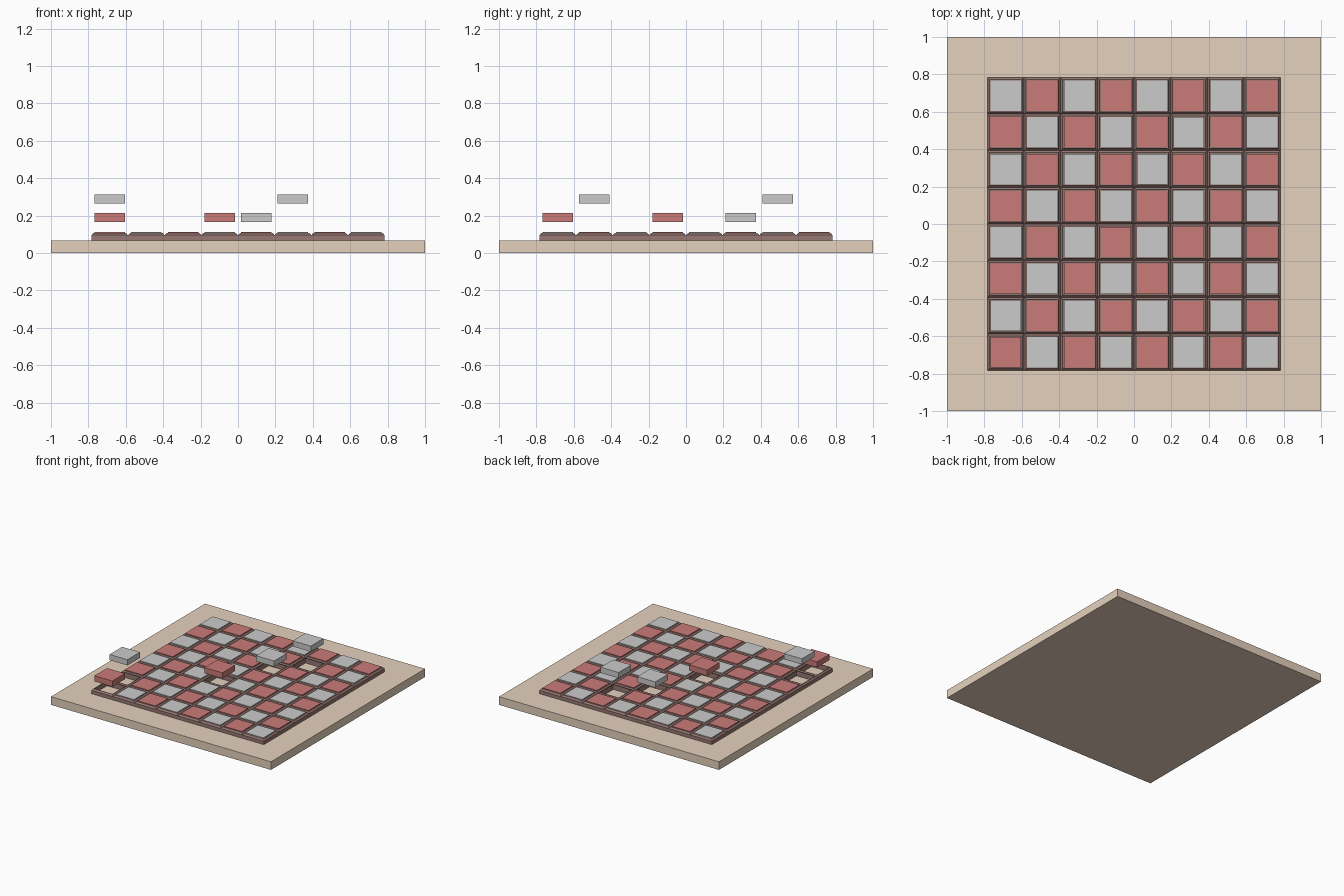
import bpy, bmesh

if "Cube" in bpy.data.objects:
    bpy.data.objects.remove(bpy.data.objects["Cube"])

PITCH = 0.196
N = 8


def material(name, rgb):
    m = bpy.data.materials.new(name)
    m.diffuse_color = (*rgb, 1)
    m.use_nodes = True
    m.node_tree.nodes["Principled BSDF"].inputs["Base Color"].default_value = m.diffuse_color
    return m


wood = material("wood", (0.78, 0.64, 0.51))
red = material("red", (0.59, 0.20, 0.19))
brown = material("dark_brown", (0.31, 0.19, 0.17))


def finish(name, bm, mat=None):
    mesh = bpy.data.meshes.new(name)
    bmesh.ops.recalc_face_normals(bm, faces=bm.faces)
    bm.to_mesh(mesh)
    bm.free()
    ob = bpy.data.objects.new(name, mesh)
    bpy.context.collection.objects.link(ob)
    if mat:
        mesh.materials.append(mat)
    return ob


def box(name, x, y, z0, width, height, mat=None):
    bm = bmesh.new()
    bmesh.ops.create_cube(bm, size=1)
    for v in bm.verts:
        v.co = (x + v.co.x * width, y + v.co.y * width, z0 + (v.co.z + 0.5) * height)
    return finish(name, bm, mat)


def add_ring(bm, x, y, profile):
    # square ring swept from a closed (half width, z) profile
    loops = [[bm.verts.new((x + sx * h, y + sy * h, z))
              for sx, sy in ((-1, -1), (1, -1), (1, 1), (-1, 1))] for h, z in profile]
    for a, b in zip(loops, loops[1:] + loops[:1]):
        for k in range(4):
            n = (k + 1) % 4
            bm.faces.new((a[k], a[n], b[n], b[k]))


def centre(i):
    return (i - (N - 1) / 2) * PITCH


# base board
box("base_board", 0, 0, 0, 2, 0.067, wood)

# grid of chamfered cell frames
bm = bmesh.new()
profile = [(0.098, 0.066), (0.098, 0.095), (0.087, 0.107), (0.0825, 0.107), (0.0825, 0.066)]
for i in range(N):
    for j in range(N):
        add_ring(bm, centre(i), centre(j), profile)
finish("cell_frames", bm, brown)

# checkered tiles, a few of them lifted out of their cells
lift = {(0, 0): 0.1, (3, 3): 0.1, (4, 5): 0.1, (0, 1): 0.2, (5, 6): 0.2}
for i in range(N):
    for j in range(N):
        is_red = (i + j) % 2 == 0
        box("red_tile" if is_red else "grey_tile", centre(i), centre(j),
            0.0655 + lift.get((i, j), 0), 0.163, 0.047, red if is_red else None)
